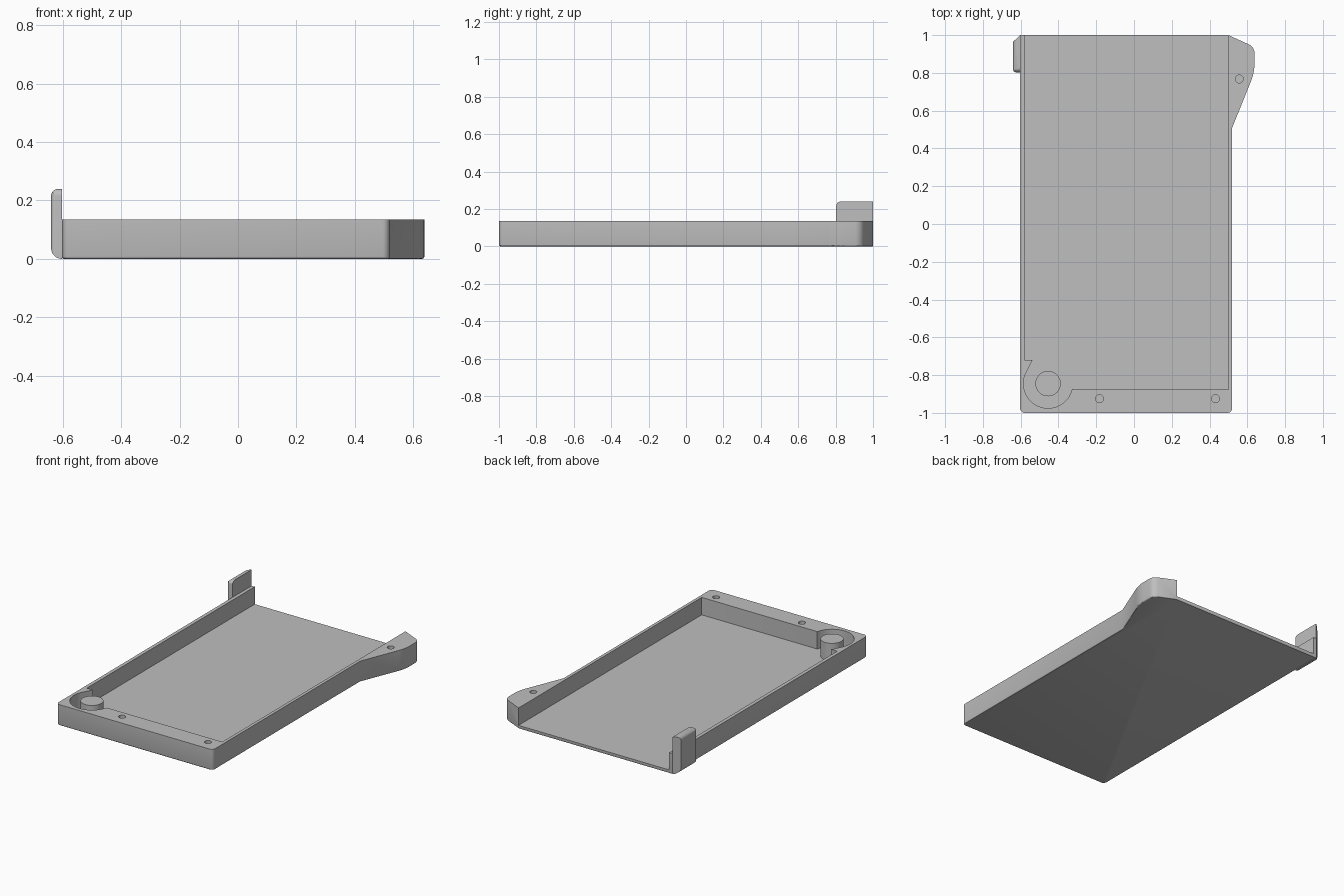
import bpy, bmesh, math
from mathutils import Vector

cube = bpy.data.objects.get("Cube")
if cube:
    bpy.data.objects.remove(cube, do_unlink=True)

grey = bpy.data.materials.new("plain grey")
grey.use_nodes = True
colour = (0.52, 0.52, 0.52, 1)
grey.diffuse_color = colour
grey.node_tree.nodes["Principled BSDF"].inputs["Base Color"].default_value = colour

WALL_TOP, FLOOR = 0.135, 0.022
PIN = (-0.455, -0.845)


def rounded(points, steps=8):
    """Turn (x, y, radius) corners into an outline with arcs."""
    out = []
    for i, (x, y, r) in enumerate(points):
        p = Vector((x, y))
        if not r:
            out.append(p)
            continue
        a = (Vector(points[i - 1][:2]) - p).normalized()
        b = (Vector(points[(i + 1) % len(points)][:2]) - p).normalized()
        half = a.angle(b) / 2
        centre = p + (a + b).normalized() * r / math.sin(half)
        start = p + a * r / math.tan(half) - centre
        end = p + b * r / math.tan(half) - centre
        turn = math.pi - 2 * half
        for k in range(steps + 1):
            t = k / steps
            out.append(centre + (start * math.sin((1 - t) * turn)
                                 + end * math.sin(t * turn)) / math.sin(turn))
    return out


def arc(centre, r, a0, a1, steps):
    angles = [math.radians(a0 + (a1 - a0) * k / steps) for k in range(steps + 1)]
    return [Vector((centre[0] + r * math.cos(a), centre[1] + r * math.sin(a))) for a in angles]


def prism(name, outline, low, high, axis="z", bevel=0):
    """Extrude an outline along an axis, optionally rounding its low rim."""
    place = {"x": lambda u, v, w: (w, u, v),
             "y": lambda u, v, w: (u, w, v),
             "z": lambda u, v, w: (u, v, w)}[axis]
    bm = bmesh.new()
    face = bm.faces.new([bm.verts.new(place(p[0], p[1], low)) for p in outline])
    rim = list(face.edges)
    ext = bmesh.ops.extrude_face_region(bm, geom=[face], use_keep_orig=True)
    shift = Vector(place(0, 0, high - low))
    bmesh.ops.translate(bm, vec=shift, verts=[g for g in ext["geom"] if isinstance(g, bmesh.types.BMVert)])
    if bevel:
        bmesh.ops.bevel(bm, geom=rim, offset=bevel, segments=3, profile=0.5, affect="EDGES")
    bmesh.ops.recalc_face_normals(bm, faces=bm.faces)
    mesh = bpy.data.meshes.new(name)
    bm.to_mesh(mesh)
    bm.free()
    mesh.materials.append(grey)
    obj = bpy.data.objects.new(name, mesh)
    bpy.context.collection.objects.link(obj)
    return obj


def select(obj):
    bpy.ops.object.select_all(action="DESELECT")
    obj.select_set(True)
    bpy.context.view_layer.objects.active = obj


def combine(obj, cutter, operation):
    mod = obj.modifiers.new("cut", "BOOLEAN")
    mod.operation, mod.object, mod.solver = operation, cutter, "EXACT"
    select(obj)
    bpy.ops.object.modifier_apply(modifier=mod.name)
    bpy.data.objects.remove(cutter, do_unlink=True)


# Tray body with the flared ear at the back left
tray = prism("tray", rounded([
    (-0.603, -1, 0.025), (0.52, -1, 0.025), (0.52, 0.51, 0), (0.638, 0.802, 0.25),
    (0.638, 0.937, 0.05), (0.5, 1, 0), (-0.603, 1, 0)]), 0, WALL_TOP, bevel=0.008)

# Pocket, open at the back, with a round recess in the front corner
pocket = [(-0.58, 1.1), (-0.58, -0.72), (-0.537, -0.72)]
pocket += arc(PIN, 0.13, 155, 347, 40)
pocket += [(-0.325, -0.875), (0.5, -0.875), (0.5, 1.1)]
combine(tray, prism("pocket_cutter", pocket, FLOOR, 0.3), "DIFFERENCE")

# Screw holes in the rim and ear
for spot in [(-0.183, -0.925), (0.432, -0.925), (0.557, 0.768)]:
    hole = prism("hole_cutter", arc(spot, 0.021, 0, 345, 23), 0.035, 0.3)
    combine(tray, hole, "DIFFERENCE")

# Round post standing in the recess
post = prism("corner_post", arc(PIN, 0.067, 0, 352.5, 47), FLOOR - 0.005, WALL_TOP)

# Upright side clip: the overlap of its plan, front and side profiles
clip = prism("side_clip", rounded([
    (-0.602, 0.803, 0), (-0.602, 1, 0), (-0.64, 0.965, 0), (-0.64, 0.803, 0.015)]), 0, 0.24)
combine(clip, prism("clip_front_profile", rounded([
    (-0.59, 0, 0), (-0.59, 0.24, 0), (-0.64, 0.24, 0.025), (-0.64, 0, 0.037)]),
    0.7, 1.1, axis="y"), "INTERSECT")
combine(clip, prism("clip_side_profile", rounded([
    (0.803, -0.1, 0), (1.1, -0.1, 0), (1.1, 0.24, 0), (0.803, 0.24, 0.025)]),
    -0.8, -0.5, axis="x"), "INTERSECT")

for part in (tray, post, clip):
    select(part)
    bpy.ops.object.shade_smooth_by_angle(angle=math.radians(30))
